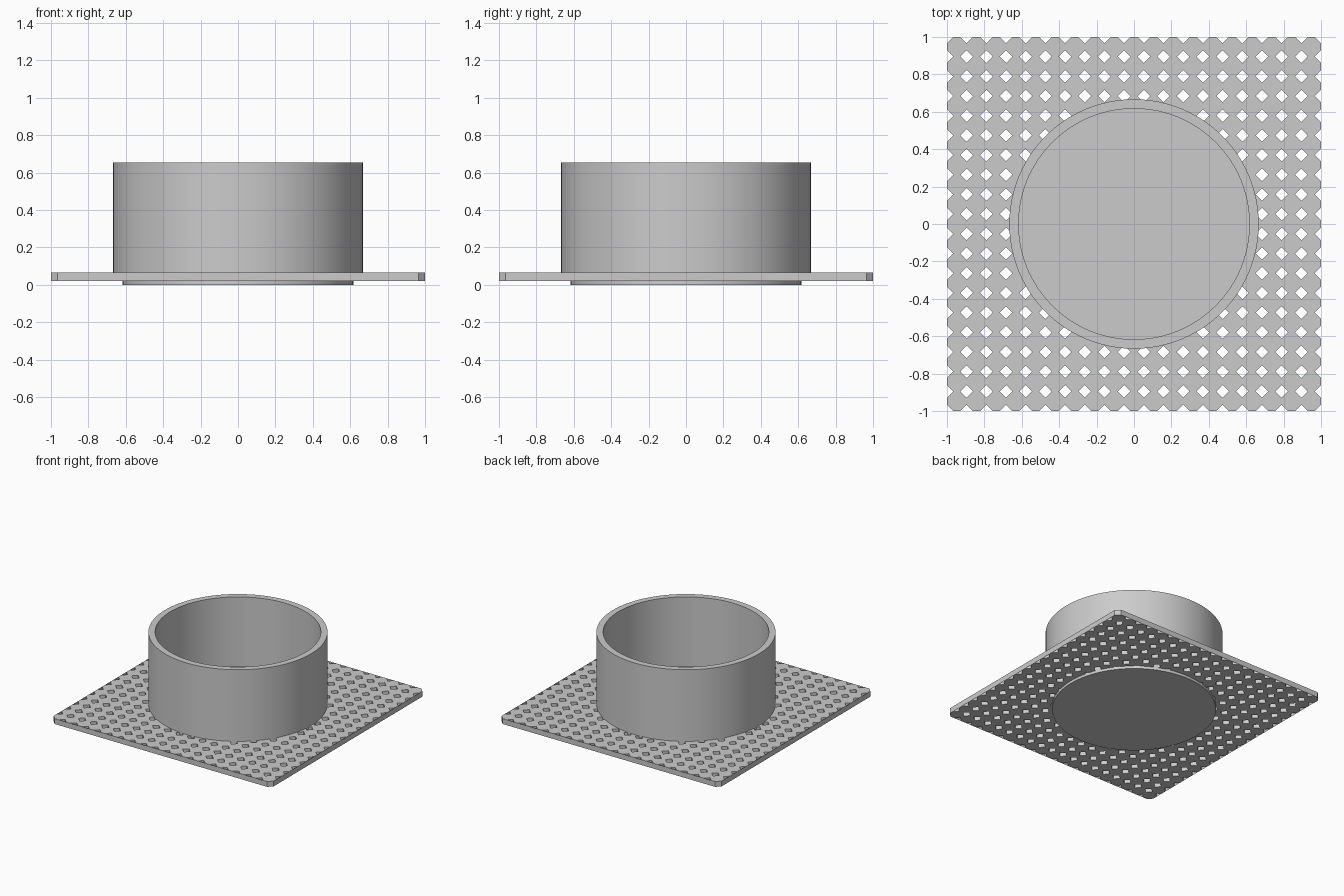
import bpy, bmesh, math

if "Cube" in bpy.data.objects:
    bpy.data.objects.remove(bpy.data.objects["Cube"])

grey = bpy.data.materials.new("light_grey")
grey.diffuse_color = (0.6, 0.6, 0.6, 1)
grey.use_nodes = True
grey.node_tree.nodes["Principled BSDF"].inputs["Base Color"].default_value = grey.diffuse_color

N = 19                 # cells per side of the plate
P = 2 / N              # hole spacing
D = 0.034              # half diagonal of a diamond hole
Z0, Z1 = 0.022, 0.066  # plate bottom and top


def make_object(name, bm):
    bmesh.ops.remove_doubles(bm, verts=bm.verts, dist=1e-4)
    mesh = bpy.data.meshes.new(name)
    bm.to_mesh(mesh)
    bm.free()
    mesh.materials.append(grey)
    obj = bpy.data.objects.new(name, mesh)
    bpy.context.collection.objects.link(obj)
    return obj


# Perforated plate: octagonal cells tile and leave diamond holes at their corners
bm = bmesh.new()
a, b = P / 2, P / 2 - D
octagon = [(a, -b), (a, b), (b, a), (-b, a), (-a, b), (-a, -b), (-b, -a), (b, -a)]
for i in range(N):
    for j in range(N):
        cx, cy = -1 + P * (i + 0.5), -1 + P * (j + 0.5)
        if math.hypot(cx, cy) < 0.5:   # hidden inside the cup floor
            continue
        bm.faces.new([bm.verts.new((cx + x, cy + y, Z1)) for x, y in octagon])
plate = make_object("perforated_plate", bm)
solid = plate.modifiers.new("thickness", 'SOLIDIFY')
solid.thickness = Z1 - Z0
solid.offset = -1

# Thin skin closing the half holes along the four plate edges
bm = bmesh.new()
for side in range(4):
    c, s = round(math.cos(side * math.pi / 2)), round(math.sin(side * math.pi / 2))
    for i in range(1, N):
        x = -1 + P * i
        pts = [(x - D, Z0), (x + D, Z0), (x + D, Z1), (x - D, Z1)]
        bm.faces.new([bm.verts.new((c * u + s, s * u - c, z)) for u, z in pts])
make_object("plate_edge_skin", bm)

# Round cup with floor, stepping in below the plate
SEG = 96
R, RI, TOP, FLOOR = 0.667, 0.617, 0.655, 0.085
profile = [(0, 0), (RI, 0), (RI, 0.05), (R, 0.05), (R, TOP), (RI, TOP),
           (RI, FLOOR), (0, FLOOR)]
bm = bmesh.new()
verts = [bm.verts.new((r, 0, z)) for r, z in profile]
edges = [bm.edges.new(p) for p in zip(verts, verts[1:])]
bmesh.ops.spin(bm, geom=verts + edges, cent=(0, 0, 0), axis=(0, 0, 1),
               angle=2 * math.pi, steps=SEG, use_merge=True)
bmesh.ops.remove_doubles(bm, verts=bm.verts, dist=1e-4)
bmesh.ops.recalc_face_normals(bm, faces=bm.faces)
cup = make_object("round_cup", bm)
bpy.context.view_layer.objects.active = cup
cup.select_set(True)
bpy.ops.object.shade_smooth_by_angle(angle=math.radians(30))
